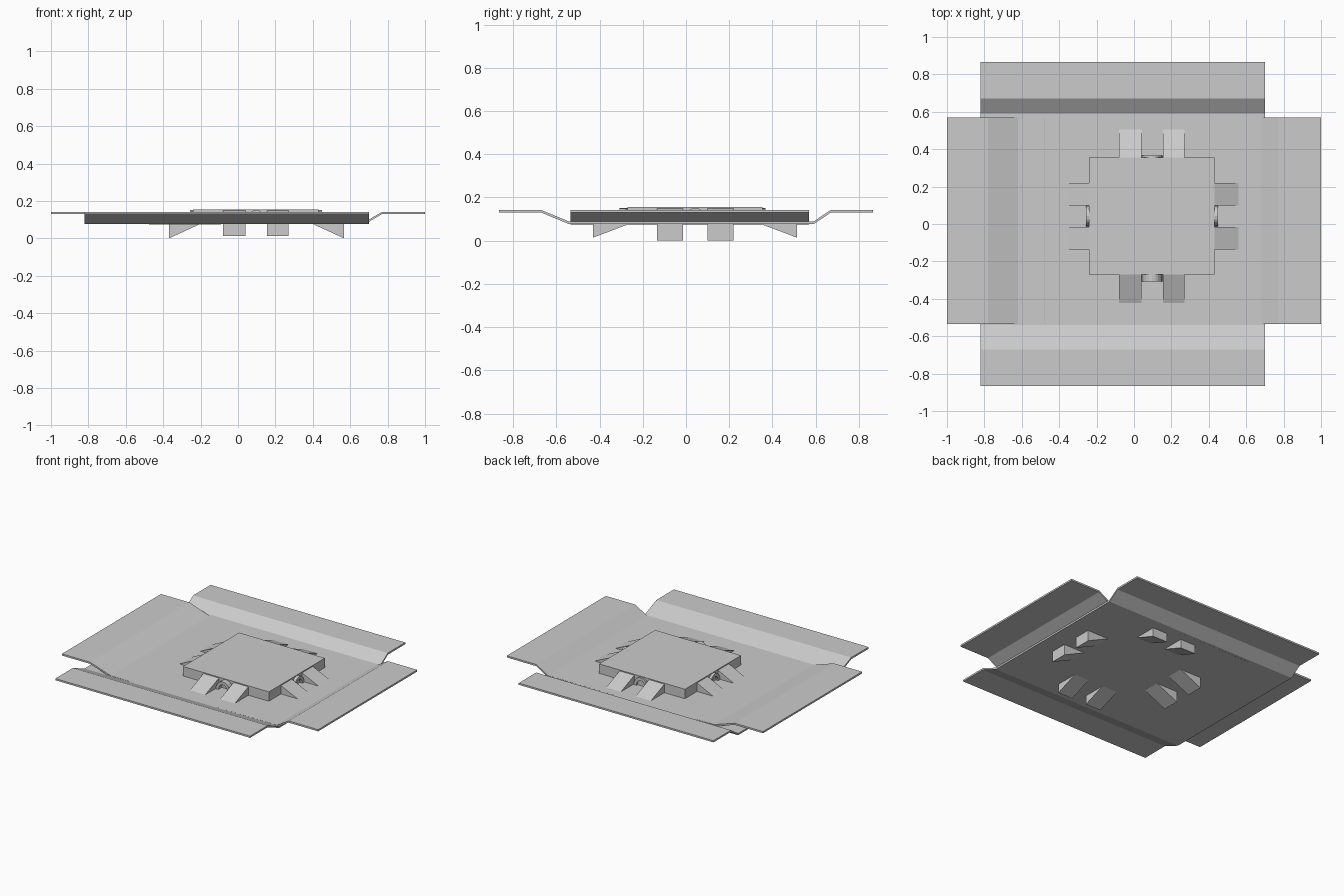
import bpy, math
from mathutils import Matrix

if "Cube" in bpy.data.objects:
    bpy.data.objects.remove(bpy.data.objects["Cube"])


def extrude(name, profile, lo, hi, axis):
    """Extrude a closed (u, z) profile from lo to hi along 'x' or 'y'."""
    n = len(profile)
    if axis == 'y':
        verts = [(u, t, z) for t in (lo, hi) for u, z in profile]
    else:
        verts = [(t, u, z) for t in (lo, hi) for u, z in profile]
    faces = [tuple(range(n)), tuple(range(2 * n - 1, n - 1, -1))]
    faces += [(i, i + n, (i + 1) % n + n, (i + 1) % n) for i in range(n)]
    me = bpy.data.meshes.new(name)
    me.from_pydata(verts, [], faces)
    import bmesh
    bm = bmesh.new()
    bm.from_mesh(me)
    bmesh.ops.recalc_face_normals(bm, faces=bm.faces)
    bm.to_mesh(me)
    bm.free()
    ob = bpy.data.objects.new(name, me)
    bpy.context.collection.objects.link(ob)
    return ob


def sheet(name, path, thick, lo, hi, axis):
    """Bent sheet: a path given by its lower line, thickened upwards."""
    return extrude(name, path + [(u, z + thick) for u, z in reversed(path)], lo, hi, axis)


# Two crossed bent sheets forming the tray with raised flanges
sheet("tray_front_to_back",
      [(-0.865, 0.13), (-0.67, 0.13), (-0.54, 0.076), (0.59, 0.076), (0.67, 0.13), (0.865, 0.13)],
      0.012, -0.82, 0.70, 'x')
sheet("tray_side_to_side",
      [(-1, 0.13), (-0.78, 0.13), (-0.62, 0.078), (-0.48, 0.077), (-0.475, 0.075),
       (0.68, 0.077), (0.77, 0.13), (1, 0.13)],
      0.012, -0.535, 0.57, 'y')

# Raised central block
X0, X1, Y0, Y1, TOP = -0.24, 0.43, -0.27, 0.355, 0.155
extrude("centre_block", [(X0, 0.08), (X1, 0.08), (X1, TOP), (X0, TOP)], Y0, Y1, 'y')


# Sloping legs that pierce the tray, two on each side
def leg(name, edge, end, bottom, lo, hi, axis):
    s = 1 if end > edge else -1
    prof = [(edge - 0.02 * s, 0.083), (edge - 0.02 * s, 0.148), (edge, 0.148),
            (end, 0.085), (end, bottom), (end - 0.175 * s, 0.08)]
    extrude(name, prof, lo, hi, axis)


for i, (lo, hi) in enumerate([(-0.08, 0.04), (0.155, 0.27)]):
    leg(f"front_leg_{i}", Y0, -0.43, 0.014, lo, hi, 'x')
    leg(f"back_leg_{i}", Y1, 0.513, 0.014, lo, hi, 'x')
for i, (lo, hi) in enumerate([(-0.135, -0.015), (0.10, 0.22)]):
    leg(f"left_leg_{i}", X0, -0.37, 0.0, lo, hi, 'y')
    leg(f"right_leg_{i}", X1, 0.568, 0.0, lo, hi, 'y')


# Small half-round arches between the legs
def arch(name, mid, lo, hi, axis):
    steps = [math.pi * i / 10 for i in range(11)]
    outer = [(mid + 0.055 * math.cos(a), 0.085 + 0.066 * math.sin(a)) for a in steps]
    inner = [(mid + 0.035 * math.cos(a), 0.085 + 0.045 * math.sin(a)) for a in reversed(steps)]
    extrude(name, outer + inner, lo, hi, axis)


arch("front_arch", 0.097, -0.308, Y0 + 0.01, 'y')
arch("back_arch", 0.097, Y1 - 0.01, 0.367, 'y')
arch("left_arch", 0.042, -0.257, X0 + 0.01, 'x')
arch("right_arch", 0.042, X1 - 0.01, 0.45, 'x')
